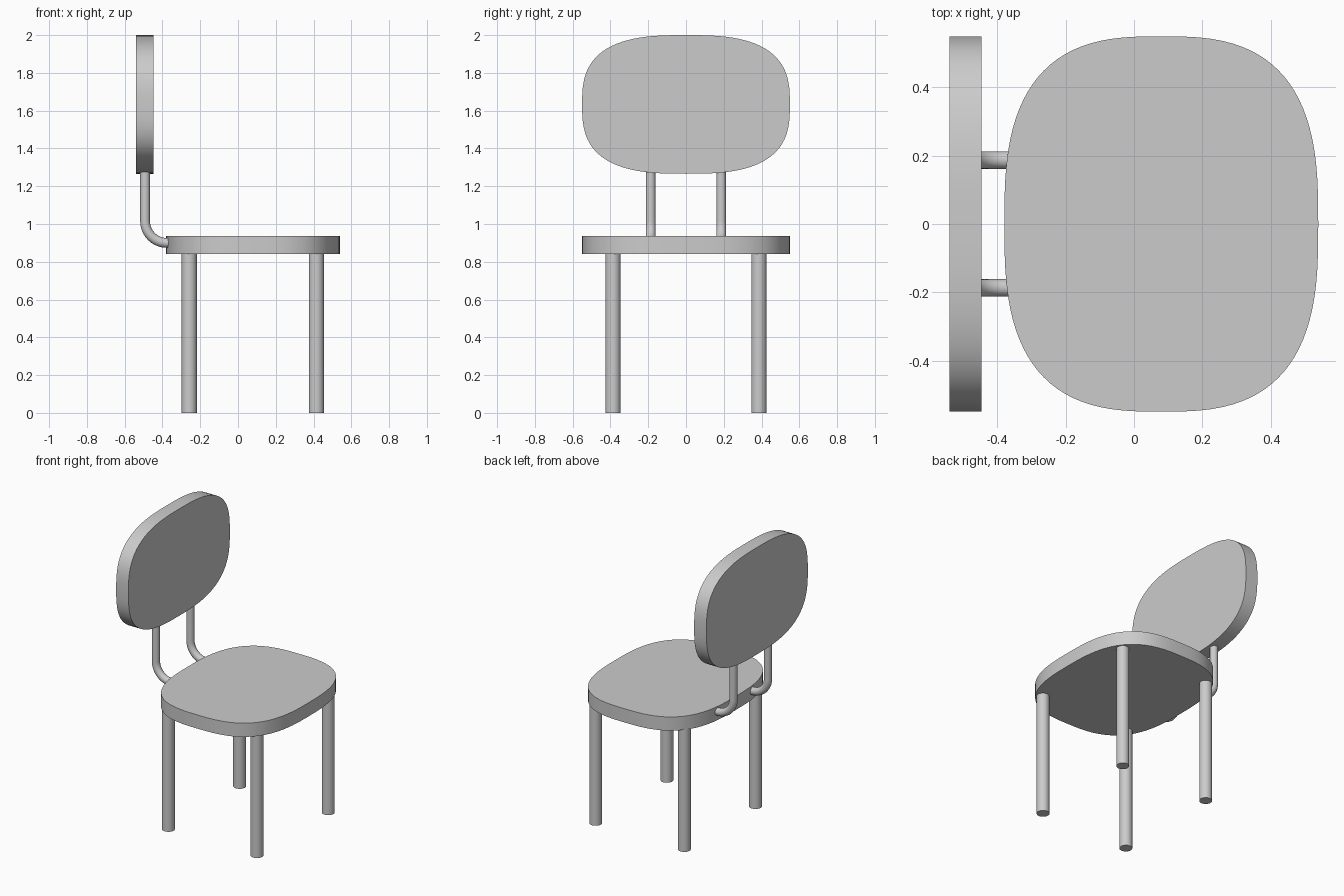
import bpy, bmesh
from math import cos, sin, pi, radians, copysign
from mathutils import Vector

if "Cube" in bpy.data.objects:
    bpy.data.objects.remove(bpy.data.objects["Cube"])


def smooth(obj):
    bpy.ops.object.select_all(action='DESELECT')
    obj.select_set(True)
    bpy.context.view_layer.objects.active = obj
    bpy.ops.object.shade_smooth_by_angle(angle=radians(35))


def panel(name, start, u, v, ru, rv, thickness, n=2.85, steps=96):
    """Rounded cushion outline in the u/v plane, extruded along u x v."""
    def power(c):
        return copysign(abs(c) ** (2 / n), c)
    start, u, v = Vector(start), Vector(u), Vector(v)
    bm = bmesh.new()
    angles = [2 * pi * i / steps for i in range(steps)]
    face = bm.faces.new([bm.verts.new(start + u * ru * power(cos(a)) + v * rv * power(sin(a)))
                         for a in angles])
    ext = bmesh.ops.extrude_face_region(bm, geom=[face], use_keep_orig=True)
    verts = [g for g in ext['geom'] if isinstance(g, bmesh.types.BMVert)]
    bmesh.ops.translate(bm, verts=verts, vec=u.cross(v) * thickness)
    bmesh.ops.recalc_face_normals(bm, faces=bm.faces)
    mesh = bpy.data.meshes.new(name)
    bm.to_mesh(mesh)
    bm.free()
    obj = bpy.data.objects.new(name, mesh)
    bpy.context.collection.objects.link(obj)
    smooth(obj)


def leg(name, x, y, height=0.845, radius=0.04):
    bpy.ops.mesh.primitive_cylinder_add(vertices=32, radius=radius, depth=height,
                                        location=(x, y, height / 2))
    bpy.context.object.name = name
    smooth(bpy.context.object)


def tube(name, points, radius):
    curve = bpy.data.curves.new(name, 'CURVE')
    curve.dimensions = '3D'
    curve.bevel_depth = radius
    curve.bevel_resolution = 6
    curve.use_fill_caps = True
    spline = curve.splines.new('POLY')
    spline.points.add(len(points) - 1)
    for p, co in zip(spline.points, points):
        p.co = (*co, 1)
    spline.use_smooth = True
    bpy.context.collection.objects.link(bpy.data.objects.new(name, curve))


# Seat and backrest cushions
panel("seat", (0.08, 0, 0.842), (1, 0, 0), (0, 1, 0), 0.46, 0.55, 0.094)
panel("backrest", (-0.54, 0, 1.633), (0, 1, 0), (0, 0, 1), 0.55, 0.367, 0.093)

# Legs and bent backrest supports, one of each per side
for side, y in (("right", -1), ("left", 1)):
    leg(f"front_{side}_leg", 0.415, y * 0.386)
    leg(f"rear_{side}_leg", -0.258, y * 0.386)
    r, sy = 0.115, y * 0.187
    bend = [(-0.377 - r * cos(a), sy, 1.015 - r * sin(a))
            for a in (pi / 2 * i / 10 for i in range(11))]
    tube(f"backrest_support_{side}", [(-0.492, sy, 1.3)] + bend + [(-0.33, sy, 0.9)], 0.026)
